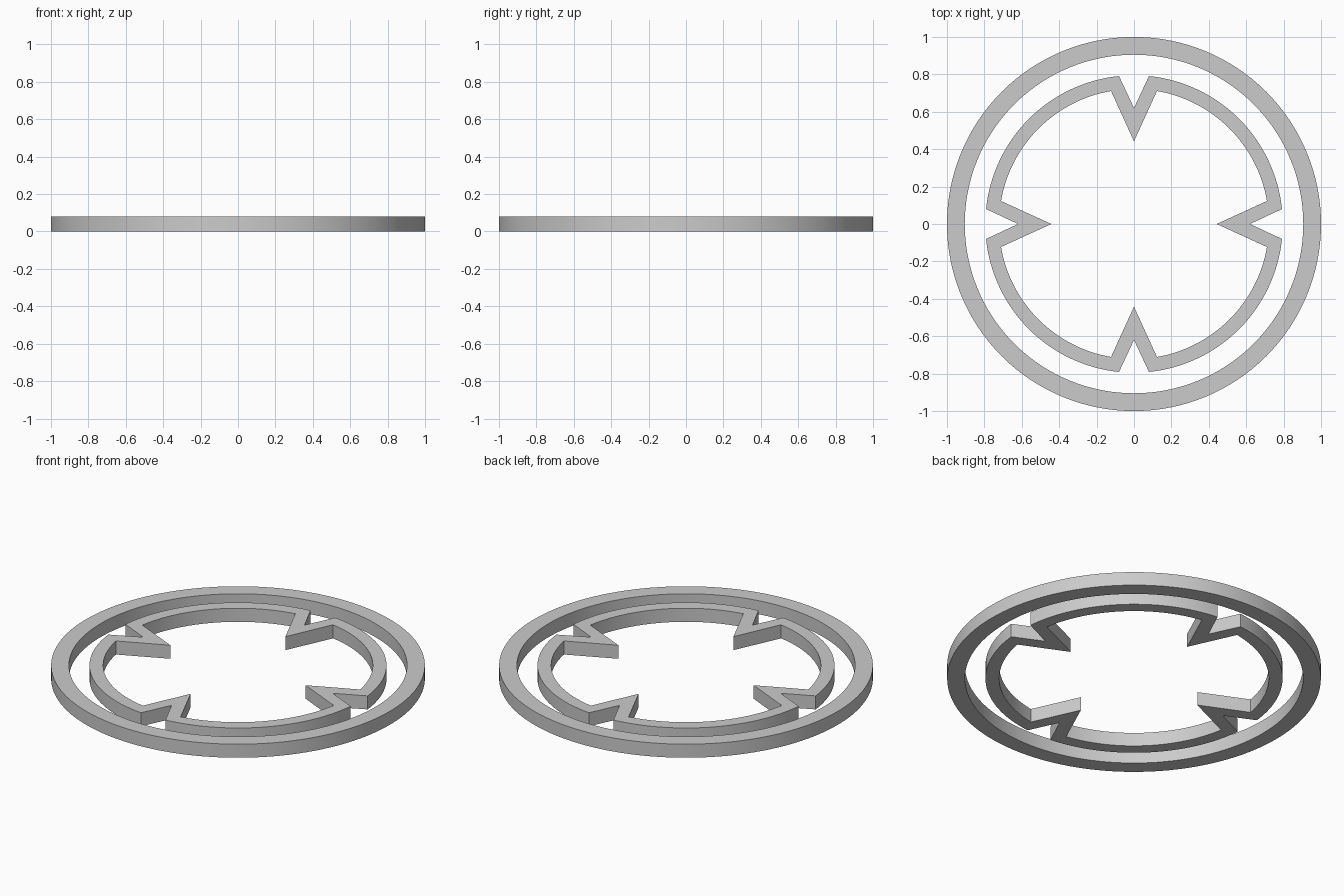
import bpy, bmesh
from math import sin, cos, pi, atan2, hypot

if "Cube" in bpy.data.objects:
    bpy.data.objects.remove(bpy.data.objects["Cube"])

HEIGHT = 0.08


def circle(radius, n=128):
    return [(radius * cos(2 * pi * i / n), radius * sin(2 * pi * i / n)) for i in range(n)]


def notched_circle(corner, apex, n=32):
    """Circle with four V notches; corner = (distance along axis, half width)."""
    radius, half = hypot(*corner), atan2(corner[1], corner[0])
    pts = []
    for q in range(4):
        a0 = q * pi / 2
        pts.append((apex * cos(a0), apex * sin(a0)))
        for i in range(n + 1):
            a = a0 + half + (pi / 2 - 2 * half) * i / n
            pts.append((radius * cos(a), radius * sin(a)))
    return pts


def make_band(name, outer, inner):
    """Solid flat band between two outlines with matching point counts."""
    bm = bmesh.new()
    loops = [[bm.verts.new((x, y, z)) for x, y in pts]
             for pts, z in ((outer, 0), (outer, HEIGHT), (inner, HEIGHT), (inner, 0))]
    n = len(outer)
    for k in range(4):
        a, b = loops[k], loops[(k + 1) % 4]
        for i in range(n):
            j = (i + 1) % n
            bm.faces.new((a[i], a[j], b[j], b[i]))
    bmesh.ops.recalc_face_normals(bm, faces=bm.faces)
    mesh = bpy.data.meshes.new(name)
    bm.to_mesh(mesh)
    bm.free()
    obj = bpy.data.objects.new(name, mesh)
    bpy.context.collection.objects.link(obj)
    bpy.ops.object.select_all(action='DESELECT')
    obj.select_set(True)
    bpy.context.view_layer.objects.active = obj
    bpy.ops.object.shade_smooth_by_angle(angle=pi / 9)
    return obj


# Plain outer ring
make_band("outer_ring", circle(1.0), circle(0.905))

# Inner ring folding inwards into four pointed teeth
make_band("toothed_inner_ring",
          notched_circle((0.791, 0.08), 0.62),
          notched_circle((0.711, 0.123), 0.442))
